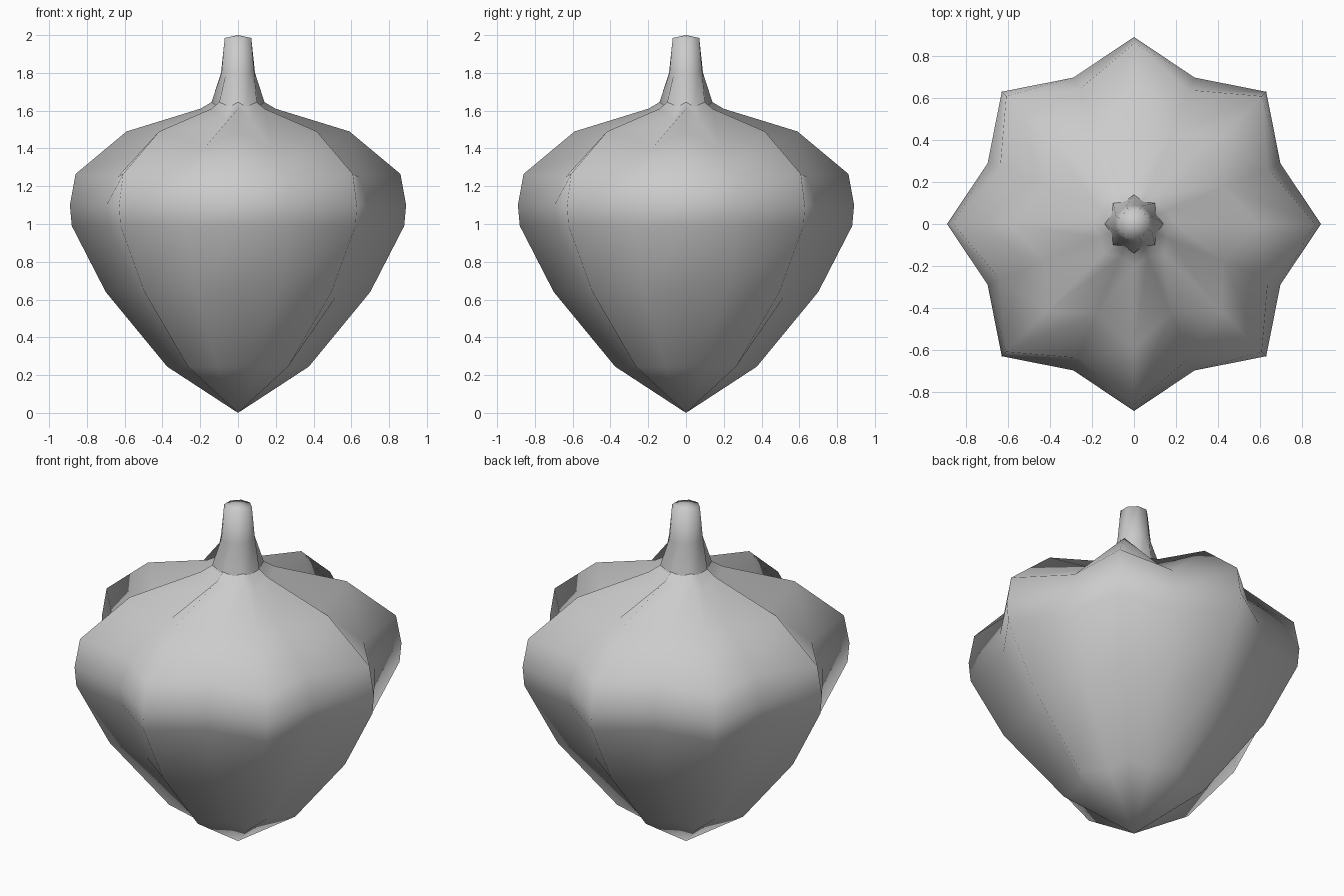
import bpy
from math import sin, cos, pi

if "Cube" in bpy.data.objects:
    bpy.data.objects.remove(bpy.data.objects["Cube"])

LOBES = 8


def lobed_loft(name, ridge, valley, close_start, close_end):
    """Loft rings whose points alternate between a ridge and a valley profile (r, z)."""
    n = LOBES * 2
    verts, faces = [], []
    for pr, pv in zip(ridge, valley):
        for i in range(n):
            r, z = pv if i % 2 else pr
            a = i * 2 * pi / n
            verts.append((r * cos(a), r * sin(a), z))
    for k in range(len(ridge) - 1):
        for i in range(n):
            j = (i + 1) % n
            faces.append((k * n + i, k * n + j, k * n + n + j, k * n + n + i))
    # end points
    for z, base, flip in ((close_start, 0, True), (close_end, len(verts) - n, False)):
        if z is None:
            continue
        tip = len(verts)
        verts.append((0, 0, z))
        for i in range(n):
            a, b = base + i, base + (i + 1) % n
            faces.append((b, a, tip) if flip else (a, b, tip))
    mesh = bpy.data.meshes.new(name)
    mesh.from_pydata(verts, [], faces)
    mesh.shade_smooth()
    obj = bpy.data.objects.new(name, mesh)
    bpy.context.collection.objects.link(obj)
    return obj


# Lobed bulb, pointed at the bottom
ridge = [(.375, .245), (.70, .64), (.88, .99), (.89, 1.1), (.86, 1.265), (.59, 1.49), (.2, 1.61), (.14, 1.645)]
valley = [(.29, .245), (.58, .64), (.735, .99), (.754, 1.1), (.69, 1.25), (.46, 1.405), (.17, 1.55), (.115, 1.62)]
lobed_loft("bulb", ridge, valley, 0.0, None)

# Tapering stem growing from the top ring of the bulb
stem_ridge = [(.14, 1.645), (.09, 1.8), (.07, 1.985)]
stem_valley = [(.115, 1.62), (.093, 1.8), (.076, 1.985)]
lobed_loft("stem", stem_ridge, stem_valley, None, 2.0)
